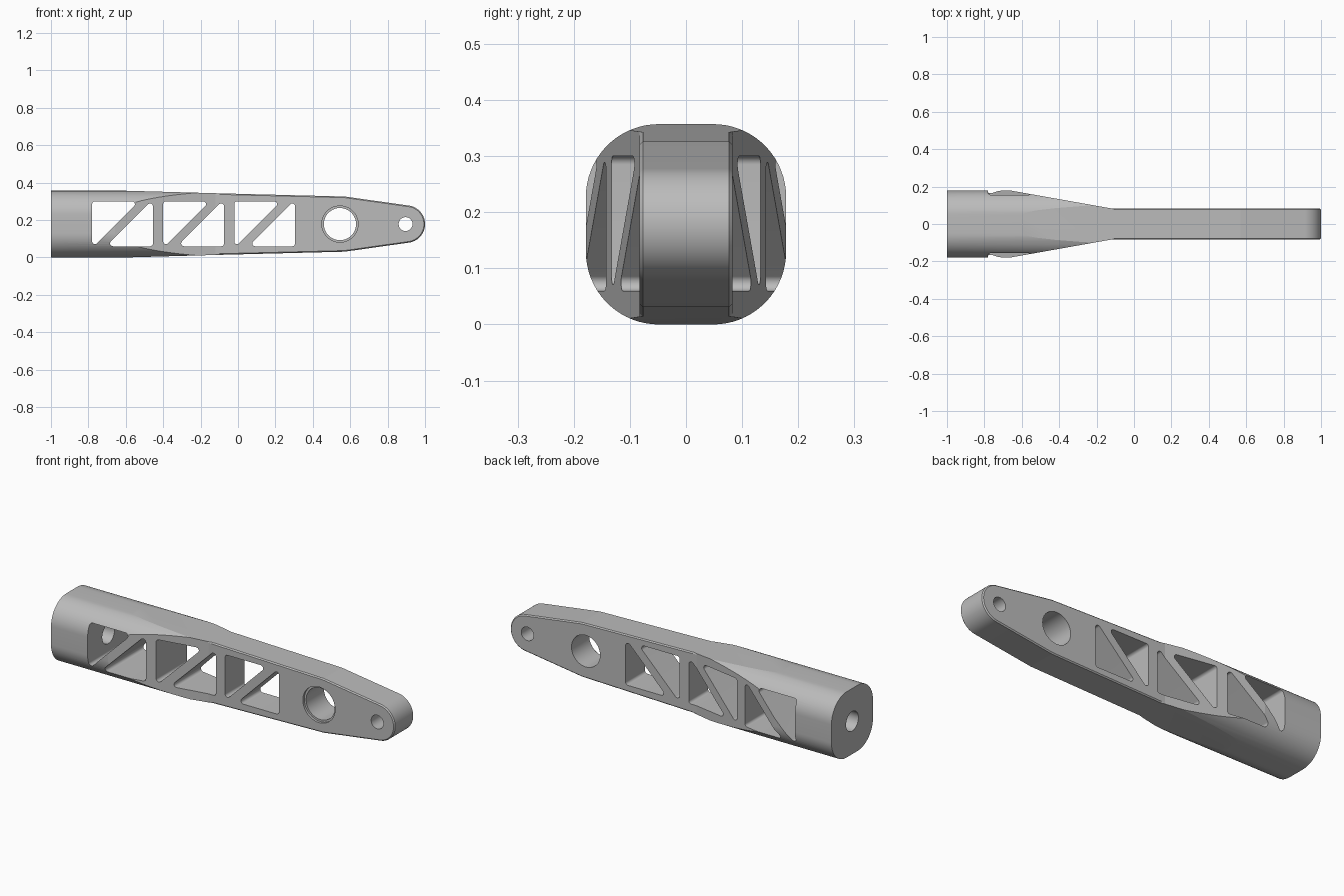
import bpy, bmesh, math
from mathutils import Vector

cube = bpy.data.objects.get("Cube")
if cube:
    bpy.data.objects.remove(cube, do_unlink=True)

MID = 0.1785          # centre height of the arm
STEP = math.radians(5.5)


def arc(cx, cy, r, a0, a1):
    """Points along an arc."""
    n = max(2, math.ceil(abs(a1 - a0) / STEP))
    return [(cx + r * math.cos(a0 + (a1 - a0) * i / n),
             cy + r * math.sin(a0 + (a1 - a0) * i / n)) for i in range(n + 1)]


def circle(cx, cy, r):
    return arc(cx, cy, r, 0, math.tau)[:-1]


def fillet(points, r):
    """Round every corner of a convex counter-clockwise outline."""
    out = []
    pts = [Vector(p) for p in points]
    for i, p in enumerate(pts):
        u = (p - pts[i - 1]).normalized()
        v = (pts[(i + 1) % len(pts)] - p).normalized()
        turn = math.acos(max(-1, min(1, u.dot(v))))
        c = p - u * r * math.tan(turn / 2) + Vector((-u.y, u.x)) * r
        start = math.atan2(-u.x, u.y)
        out += arc(c.x, c.y, r, start, start + turn)
    return out


def prism(name, outline, axis, lo, hi):
    """Extrude a 2D outline along one axis."""
    place = {"x": lambda a, b, t: (t, a, b),
             "y": lambda a, b, t: (a, t, b),
             "z": lambda a, b, t: (a, b, t)}[axis]
    bm = bmesh.new()
    base = bm.faces.new([bm.verts.new(place(a, b, lo)) for a, b in outline])
    ext = bmesh.ops.extrude_face_region(bm, geom=[base])["geom"]
    bmesh.ops.translate(bm, vec=place(0, 0, hi - lo),
                        verts=[g for g in ext if isinstance(g, bmesh.types.BMVert)])
    bmesh.ops.recalc_face_normals(bm, faces=bm.faces)
    mesh = bpy.data.meshes.new(name)
    bm.to_mesh(mesh)
    bm.free()
    obj = bpy.data.objects.new(name, mesh)
    bpy.context.collection.objects.link(obj)
    return obj


def combine(obj, tool, operation):
    mod = obj.modifiers.new("combine", 'BOOLEAN')
    mod.operation, mod.solver, mod.object = operation, 'EXACT', tool
    bpy.context.view_layer.objects.active = obj
    bpy.ops.object.modifier_apply(modifier=mod.name)
    bpy.data.objects.remove(tool, do_unlink=True)


# Rounded-square bar along x
h = MID
section = fillet([(-h, 0), (h, 0), (h, 2 * h), (-h, 2 * h)], 0.13)
arm = prism("link_arm", section, "x", -1, 1.1)

# Side outline: gentle taper to a rounded tip
edge = [(0.57, 0.1475), (-0.1, 0.1645), (-1.2, 0.195)]
tip = arc(0.9, MID, 0.1, -math.radians(82), math.radians(82))
side = tip + [(x, MID + d) for x, d in edge] + [(x, MID - d) for x, d in reversed(edge)]
combine(arm, prism("side_shape", side, "y", -0.5, 0.5), 'INTERSECT')

# Plan outline: flanks taper into a thin beam
half = [(1.2, 0.083), (-0.12, 0.083), (-1.2, 0.275)]
plan = half + [(x, -y) for x, y in reversed(half)]
combine(arm, prism("plan_shape", plan, "z", -0.5, 1), 'INTERSECT')

# Fine chamfer around both faces of the beam
bm = bmesh.new()
bm.from_mesh(arm.data)
rim = [e for e in bm.edges if len(e.link_faces) == 2
       and all(v.co.x > -0.13 and abs(abs(v.co.y) - 0.083) < 0.0005 for v in e.verts)
       and e.calc_face_angle() > 0.6]
bmesh.ops.bevel(bm, geom=rim, offset=0.006, segments=1, profile=0.5, affect='EDGES')
bm.to_mesh(arm.data)
bm.free()

# Three pairs of triangular truss windows
LEG = 0.25
for x in (-0.78, -0.40, -0.02):
    r = x + 0.325
    upper = [(x, 0.30), (x, 0.30 - LEG), (x + LEG, 0.30)]
    lower = [(r, 0.06), (r, 0.06 + LEG), (r - LEG, 0.06)]
    for tri in (upper, lower):
        combine(arm, prism("window_cut", fillet(tri, 0.015), "y", -0.5, 0.5), 'DIFFERENCE')

# Bearing hole with shallow front recess, pin hole, and end bore
for outline, axis, lo, hi in (
        (circle(0.545, MID, 0.086), "y", -0.5, 0.5),
        (circle(0.545, MID, 0.097), "y", -0.5, -0.07),
        (circle(0.896, MID, 0.037), "y", -0.5, 0.5),
        (circle(0, MID, 0.053), "x", -1.2, -0.77)):
    combine(arm, prism("hole_cut", outline, axis, lo, hi), 'DIFFERENCE')

# Plain grey finish
grey = bpy.data.materials.new("plain_grey")
grey.use_nodes = True
colour = (0.5, 0.5, 0.5, 1)
grey.diffuse_color = colour
grey.node_tree.nodes["Principled BSDF"].inputs["Base Color"].default_value = colour
arm.data.materials.clear()
arm.data.materials.append(grey)
for poly in arm.data.polygons:
    poly.material_index = 0

bpy.ops.object.select_all(action='DESELECT')
arm.select_set(True)
bpy.context.view_layer.objects.active = arm
bpy.ops.object.shade_smooth_by_angle(angle=math.radians(6.3))
